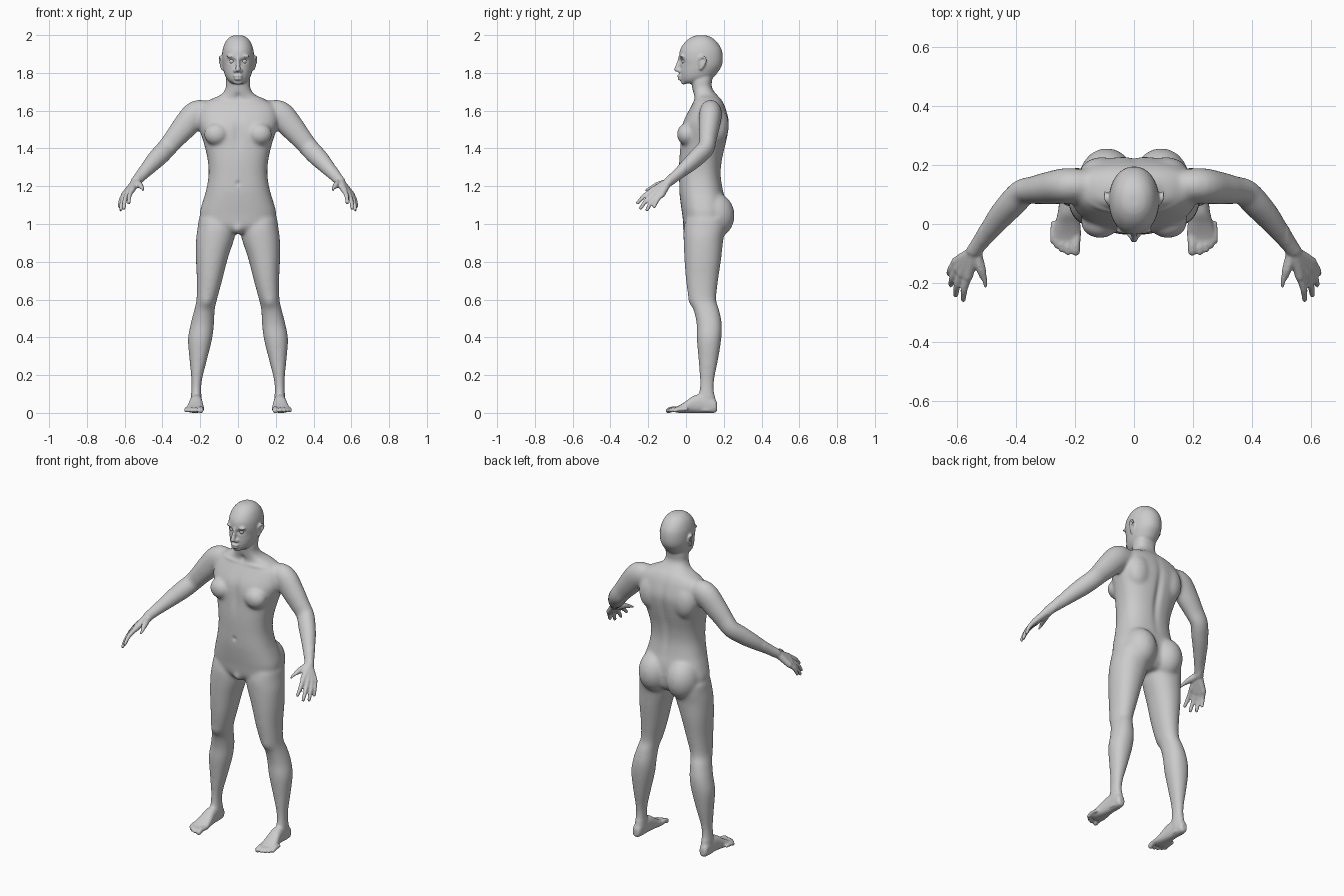
import bpy, bmesh
from math import cos, sin, pi, exp
from mathutils import Vector, Matrix

bm = bmesh.new()
N = 32


def spline(rows, sub=5):
    """Catmull-Rom interpolation of equal-length number rows."""
    out = []
    for i in range(len(rows) - 1):
        a, b, c, d = (rows[max(0, min(len(rows) - 1, i + k))] for k in (-1, 0, 1, 2))
        for s in range(sub):
            t = s / sub
            out.append([q + .5 * t * (r - p + t * (2 * p - 5 * q + 4 * r - w + t * (3 * (q - r) + w - p)))
                        for p, q, r, w in zip(a, b, c, d)])
    return out + [list(rows[-1])]


def skin(rings):
    """Closed surface through a list of rings of points."""
    vs = [[bm.verts.new(p) for p in ring] for ring in rings]
    for a, b in zip(vs, vs[1:]):
        for i in range(len(a)):
            j = (i + 1) % len(a)
            bm.faces.new((a[i], a[j], b[j], b[i]))
    bm.faces.new(vs[0][::-1])
    bm.faces.new(vs[-1])


def loft(rows, side=1, power=2.0, along_y=False):
    """Rows are (position, x min, x max, other-axis min, other-axis max)."""
    rings = []
    for t, x0, x1, v0, v1 in spline(rows):
        ring = []
        for k in range(N):
            c, s = cos(2 * pi * k / N), sin(2 * pi * k / N)
            c = (1 if c > 0 else -1) * abs(c) ** (2 / power)
            s = (1 if s > 0 else -1) * abs(s) ** (2 / power)
            x = side * ((x0 + x1) / 2 + c * (x1 - x0) / 2)
            v = (v0 + v1) / 2 + s * (v1 - v0) / 2
            ring.append((x, t, v) if along_y else (x, v, t))
        rings.append(ring)
    skin(rings)


def ball(c, r, side=1):
    r = (r, r, r) if isinstance(r, float) else r
    m = Matrix.Translation((c[0] * side, c[1], c[2])) @ Matrix.Diagonal((*r, 1))
    bmesh.ops.create_uvsphere(bm, u_segments=20, v_segments=12, radius=1, matrix=m)


def tube(rows, side=1, flat=1.0):
    """Rounded tube through (x, y, z, radius) rows."""
    pts = spline(rows)
    rings = []
    for i, (x, y, z, r) in enumerate(pts):
        d = Vector(pts[min(i + 1, len(pts) - 1)][:3]) - Vector(pts[max(i - 1, 0)][:3])
        d.normalize()
        u = d.cross(Vector((.3, .9, -.3))).normalized() if abs(d.y) < .6 else d.cross(Vector((.7, 0, .7))).normalized()
        if i and u.dot(last) < .5:
            u = (last - d * last.dot(d)).normalized()
        last = u
        w = d.cross(u)
        ring = []
        for k in range(16):
            o = (u * cos(k * pi / 8) + w * sin(k * pi / 8)) * r
            ring.append((side * (x + o.x), y + o.y * flat, z + o.z))
        rings.append(ring)
    skin(rings)
    for e in (rows[0], rows[-1]):
        ball(e[:3], (e[3], e[3] * flat, e[3]), side)


# torso and neck
loft([(z, -w, w, f, b) for z, w, f, b in (
    (1.82, .058, .035, .15), (1.76, .063, .03, .138), (1.72, .066, .033, .138), (1.685, .09, .04, .163),
    (1.66, .145, .045, .187), (1.62, .2, .025, .208), (1.55, .215, -.012, .227), (1.5, .205, -.025, .226),
    (1.43, .182, -.03, .213), (1.34, .161, -.036, .192), (1.26, .156, -.037, .185), (1.18, .169, -.036, .196),
    (1.12, .187, -.03, .21), (1.05, .203, -.02, .215), (.985, .18, -.01, .205), (.95, .09, .02, .17))], power=2.4)
ball((0, .03, .98), (.035, .052, .037))

# head
loft([(z, -w, w, f, b) for z, w, f, b in (
    (1.999, .018, .06, .1), (1.99, .042, .03, .13), (1.965, .066, -.003, .163), (1.925, .081, -.03, .188),
    (1.88, .085, -.036, .195), (1.84, .082, -.03, .19), (1.81, .076, -.031, .173), (1.78, .066, -.03, .15),
    (1.757, .05, -.025, .12), (1.743, .03, -.01, .09))], power=2.1)
tube([(0, -.03, 1.882, .010), (0, -.041, 1.845, .011), (0, -.05, 1.818, .013)])
ball((0, -.034, 1.784), (.027, .013, .0075))
ball((0, -.032, 1.768), (.023, .013, .008))
ball((0, -.012, 1.752), (.027, .015, .014))

for s in (1, -1):
    # face details and ears
    ball((.013, -.036, 1.811), .011, s)
    ball((.034, -.02, 1.888), (.028, .014, .009), s)
    ball((.083, .084, 1.852), (.01, .017, .03), s)
    tube([(.085, .07, 1.86, .006), (.092, .075, 1.88, .006), (.097, .095, 1.884, .006),
          (.097, .105, 1.865, .006), (.09, .092, 1.838, .006), (.084, .078, 1.822, .008)], s)

    # chest and buttocks
    ball((.115, .005, 1.475), (.066, .054, .06), s)
    ball((.11, .17, 1.52), (.075, .057, .1), s)
    ball((.092, .15, 1.045), (.096, .108, .122), s)

    # leg
    loft([(1.03, .03, .208, 0, .21), (.98, .012, .214, -.012, .212), (.92, .02, .222, -.013, .198),
          (.82, .053, .223, -.009, .187), (.7, .084, .218, 0, .17), (.6, .111, .22, .016, .16),
          (.545, .123, .232, .04, .176), (.47, .127, .251, .056, .19), (.39, .137, .265, .057, .187),
          (.28, .164, .257, .066, .17), (.175, .19, .247, .073, .15), (.11, .194, .248, .07, .149),
          (.05, .192, .25, .06, .16), (.01, .197, .25, .06, .155)], s, 2.15)

    # foot and toes
    loft([(.165, .21, .238, .012, .05), (.15, .198, .249, 0, .075), (.09, .192, .252, 0, .1),
          (.04, .187, .258, 0, .09), (0, .182, .268, 0, .062), (-.035, .179, .276, 0, .04),
          (-.062, .184, .272, .004, .027)], s, 2.4, True)
    for x, y, r in ((.197, -.093, .015), (.224, -.096, .0105), (.244, -.087, .0105),
                    (.261, -.074, .010), (.275, -.058, .010)):
        tube([(x - .003, y + .06, .02, r), (x, y + .02, .019, r), (x, y, .012, r)], s)

    # arm
    tube([(.15, .13, 1.588, .06), (.218, .13, 1.583, .073), (.285, .122, 1.512, .067),
          (.335, .115, 1.453, .058), (.375, .108, 1.405, .053), (.415, .067, 1.362, .052),
          (.455, .022, 1.32, .046), (.51, -.05, 1.258, .033), (.54, -.09, 1.225, .028)], s, .84)

    # palm, fingers and thumb
    for knuckle, tip in (((.562, -.178, 1.178), (.578, -.256, 1.112)), ((.583, -.168, 1.163), (.604, -.24, 1.084)),
                         ((.597, -.15, 1.155), (.62, -.206, 1.076)), ((.603, -.128, 1.155), (.627, -.168, 1.092))):
        k, t = Vector(knuckle), Vector(tip)
        mid = (k + t) / 2 + Vector((.005, -.004, .004))
        tube([(.543, -.095, 1.222, .022), (*k, .0165)], s)
        tube([(*k, .014), (*mid, .012), (*t, .0095)], s)
    tube([(.533, -.1, 1.218, .02), (.517, -.15, 1.206, .018), (.506, -.19, 1.19, .0125),
          (.503, -.214, 1.178, .010)], s)

bmesh.ops.recalc_face_normals(bm, faces=bm.faces[:])
mesh = bpy.data.meshes.new("body")
bm.to_mesh(mesh)
bm.free()
body = bpy.data.objects.new("body", mesh)
bpy.context.collection.objects.link(body)
bpy.context.view_layer.objects.active = body
body.select_set(True)

# fuse the parts into one skin
mod = body.modifiers.new("fuse", 'REMESH')
mod.mode = 'VOXEL'
mod.voxel_size = .0055
bpy.ops.object.modifier_apply(modifier=mod.name)

# soften the joins, keeping head, hands and feet crisp
bm = bmesh.new()
bm.from_mesh(body.data)
soft = [v for v in bm.verts if .1 < v.co.z < 1.735 and abs(v.co.x) < .52]
for _ in range(22):
    bmesh.ops.smooth_vert(bm, verts=soft, factor=.5, use_axis_x=True, use_axis_y=True, use_axis_z=True)
bm.normal_update()

# hollows (positive) and swellings (negative): centre, radii, depth
for c, r, depth in (((.034, -.03, 1.862), (.02, .03, .011), .012),
                    ((0, .21, 1.4), (.02, .06, .17), .011),
                    ((0, -.03, 1.48), (.022, .05, .08), .008),
                    ((0, -.037, 1.215), (.01, .03, .012), .008),
                    ((.1, .03, 1.645), (.07, .04, .009), -.005),
                    ((.168, .02, .585), (.025, .03, .035), -.005),
                    ((0, .05, 1.675), (.014, .03, .018), .007)):
    for v in bm.verts:
        p = Vector((abs(v.co.x), v.co.y, v.co.z)) - Vector(c)
        q = (p.x / r[0]) ** 2 + (p.y / r[1]) ** 2 + (p.z / r[2]) ** 2
        if q < 6:
            v.co -= v.normal * depth * exp(-q)
for _ in range(2):
    bmesh.ops.smooth_vert(bm, verts=bm.verts[:], factor=.5, use_axis_x=True, use_axis_y=True, use_axis_z=True)
bm.to_mesh(body.data)
bm.free()
bpy.ops.object.shade_smooth()

# eyes
for s in (1, -1):
    bpy.ops.mesh.primitive_uv_sphere_add(segments=24, ring_count=16, radius=.013, location=(s * .033, -.01, 1.861))
    bpy.context.object.name = "eye"
    bpy.ops.object.shade_smooth()
